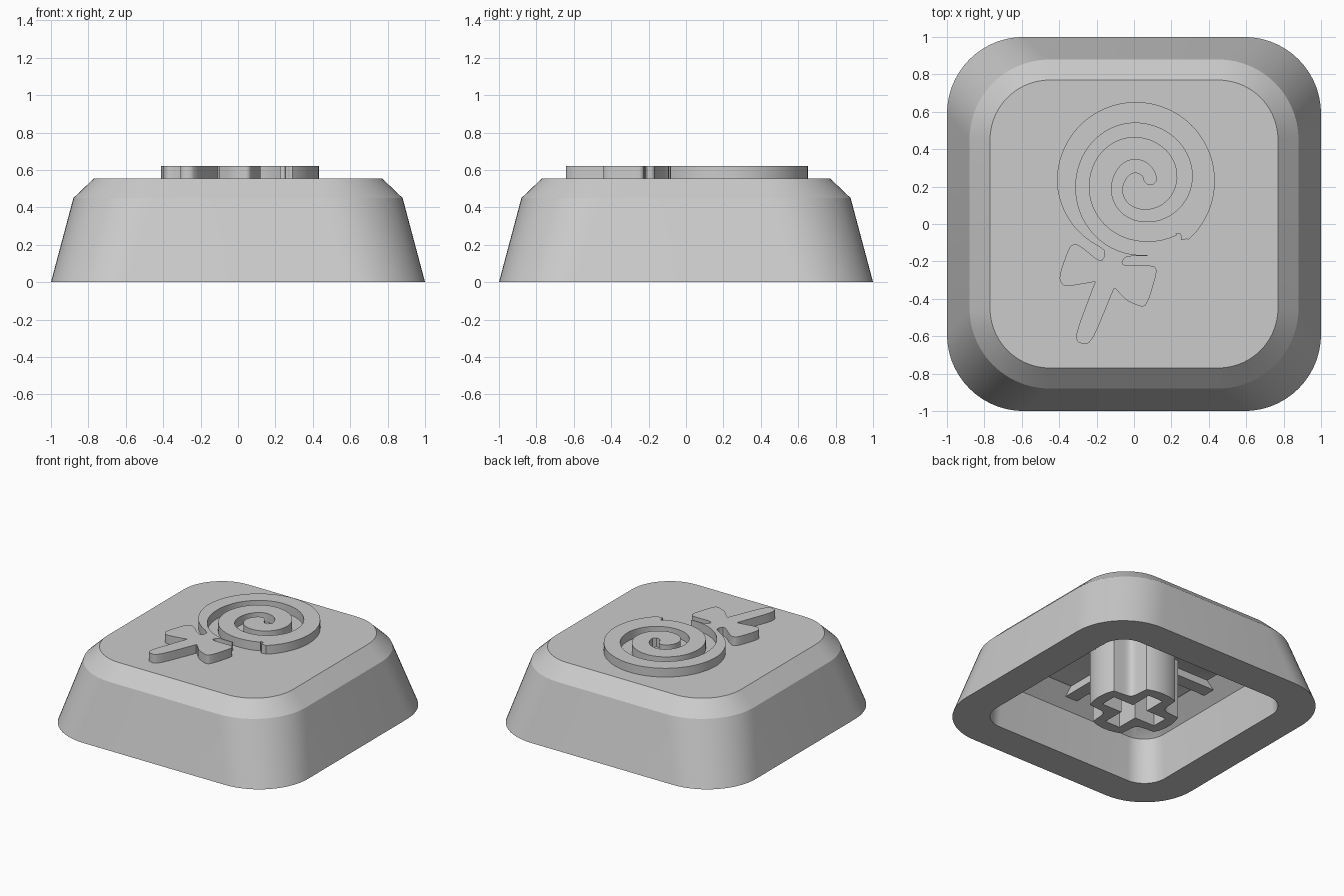
import bpy
import bmesh
from math import sin, cos, tan, pi, radians
from mathutils import Vector

cube = bpy.data.objects.get("Cube")
if cube:
    bpy.data.objects.remove(cube, do_unlink=True)

grey = bpy.data.materials.new("plain_grey")
grey.use_nodes = True
COLOUR = (0.6, 0.6, 0.6, 1)
grey.diffuse_color = COLOUR
grey.node_tree.nodes["Principled BSDF"].inputs["Base Color"].default_value = COLOUR


def loft(name, rings, smooth=40):
    """Join equal-length rings with quads, cap both ends and shade."""
    bm = bmesh.new()
    loops = [[bm.verts.new(p) for p in ring] for ring in rings]
    n = len(loops[0])
    for a, b in zip(loops, loops[1:]):
        for i in range(n):
            j = (i + 1) % n
            bm.faces.new((a[i], a[j], b[j], b[i]))
    bm.faces.new(loops[0][::-1])
    bm.faces.new(loops[-1])
    bmesh.ops.recalc_face_normals(bm, faces=bm.faces)
    mesh = bpy.data.meshes.new(name)
    bm.to_mesh(mesh)
    bm.free()
    mesh.materials.append(grey)
    obj = bpy.data.objects.new(name, mesh)
    bpy.context.collection.objects.link(obj)
    bpy.ops.object.select_all(action='DESELECT')
    obj.select_set(True)
    bpy.context.view_layer.objects.active = obj
    bpy.ops.object.shade_smooth_by_angle(angle=radians(smooth))
    return obj


def rounded_square(half, radius, z, steps=14):
    ring = []
    for q in range(4):
        cx = (half - radius) * (1 if q in (0, 3) else -1)
        cy = (half - radius) * (1 if q < 2 else -1)
        for i in range(steps + 1):
            a = (q + i / steps) * pi / 2
            ring.append((cx + radius * cos(a), cy + radius * sin(a), z))
    return ring


# Hollow cap: inner ceiling, inner chamfer, inner wall, rim, outer wall, chamfer, top
SHOULDER = 0.45
shell = loft("cap_shell", [
    rounded_square(0.61, 0.1, 0.45),
    rounded_square(0.73, 0.17, 0.335),
    rounded_square(0.75, 0.18, 0),
    rounded_square(1.0, 0.41, 0),
    rounded_square(0.88, 0.43, SHOULDER),
    rounded_square(0.77, 0.32, 0.555),
])

# Crisp shoulder line around the outer corners
for edge in shell.data.edges:
    ends = [shell.data.vertices[v].co for v in edge.vertices]
    if all(abs(p.z - SHOULDER) < 0.001 and min(abs(p.x), abs(p.y)) > 0.44
           and max(abs(p.x), abs(p.y)) > 0.7 for p in ends):
        edge.use_edge_sharp = True

# Round stem with four grooves and a cross-shaped socket
ARM = 0.23
SLOT = ARM * tan(radians(15))


def grooved(f):
    across = (pi / 4 - abs(f)) / radians(21)
    return 0.312 - 0.1 * max(0, 1 - across ** 2)


def cross(f):
    return min(ARM / cos(f), SLOT / max(abs(sin(f)), 1e-6))


def polar_ring(radius_at, z):
    ring = []
    for d in range(0, 360, 3):
        f = radians((d + 45) % 90 - 45)
        r = radius_at(f)
        ring.append((r * cos(radians(d)), r * sin(radians(d)), z))
    return ring


loft("stem", [polar_ring(grooved, 0.48), polar_ring(grooved, 0),
              polar_ring(cross, 0), polar_ring(cross, 0.3)])

# Crossed ribs under the ceiling, running into the inner chamfer
for name, hx, hy in (("rib_across", 0.68, 0.05), ("rib_along", 0.05, 0.68)):
    loft(name, [[(-hx, -hy, z), (hx, -hy, z), (hx, hy, z), (-hx, hy, z)]
                for z in (0.395, 0.47)])

# Raised lollipop: one outline of swirl, bow and stick
CENTRE = Vector((0.01, 0.23))


def on_swirl(angle, r):
    return CENTRE + r * Vector((cos(angle), sin(angle)))


def spiral(radii, start, end, steps=110):
    """Clockwise spiral from the bottom; radii are given per quarter turn."""
    pts = []
    for i in range(steps + 1):
        t = start + (end - start) * i / steps
        k = min(max(int(t + 1), 0), len(radii) - 2)
        u = t + 1 - k
        p0, p1 = radii[max(k - 1, 0)], radii[k]
        p2, p3 = radii[k + 1], radii[min(k + 2, len(radii) - 1)]
        r = p1 + 0.5 * u * (p2 - p0 + u * (2 * p0 - 5 * p1 + 4 * p2 - p3
                                           + u * (3 * (p1 - p2) + p3 - p0)))
        pts.append(on_swirl(-pi / 2 - t * pi / 2, r))
    return pts


def soften(points, rounds=2):
    """Cut the corners of an open path."""
    pts = [Vector(p) for p in points]
    for _ in range(rounds):
        out = [pts[0]]
        for a, b in zip(pts, pts[1:]):
            out += [a.lerp(b, 0.2), a.lerp(b, 0.8)]
        pts = out + [pts[-1]]
    return pts


rim = []
for i in range(91):
    s = i / 90
    rim.append(on_swirl(radians(-48 + 288 * s), 0.422 - 0.02 * max(0, s - 0.8) * 5))

bow_left = soften([(-0.16, -0.14), (-0.155, -0.17), (-0.18, -0.205), (-0.3, -0.105),
                   (-0.345, -0.115), (-0.405, -0.29), (-0.375, -0.335),
                   (-0.3, -0.325), (-0.207, -0.308)])
stick = soften([(-0.212, -0.32), (-0.31, -0.58), (-0.305, -0.635), (-0.23, -0.645),
                (-0.107, -0.345)])
bow_right = soften([(-0.1, -0.345), (-0.04, -0.41), (0.055, -0.45), (0.085, -0.39),
                    (0.125, -0.25), (0.105, -0.22), (-0.07, -0.224),
                    (-0.05, -0.172), (0.07, -0.172)])

groove_outer = spiral((0.43, 0.395, 0.32, 0.31, 0.3, 0.21, 0.125, 0.115, 0.11), -0.1, 7)
groove_inner = spiral((0.42, 0.32, 0.25, 0.235, 0.22, 0.145, 0.06, 0.045, 0.045), -0.41, 7)
groove_tip = [Vector((0.1, 0.21)), Vector((0.075, 0.21))]
notch = soften([(0.225, -0.05), (0.25, -0.05), (0.25, -0.09), (0.28, -0.08)])

outline = (rim + bow_left + stick + bow_right + groove_outer + groove_tip
           + groove_inner[::-1] + notch)
loft("lollipop_relief", [[(p.x, p.y, z) for p in outline] for z in (0.54, 0.621)])
